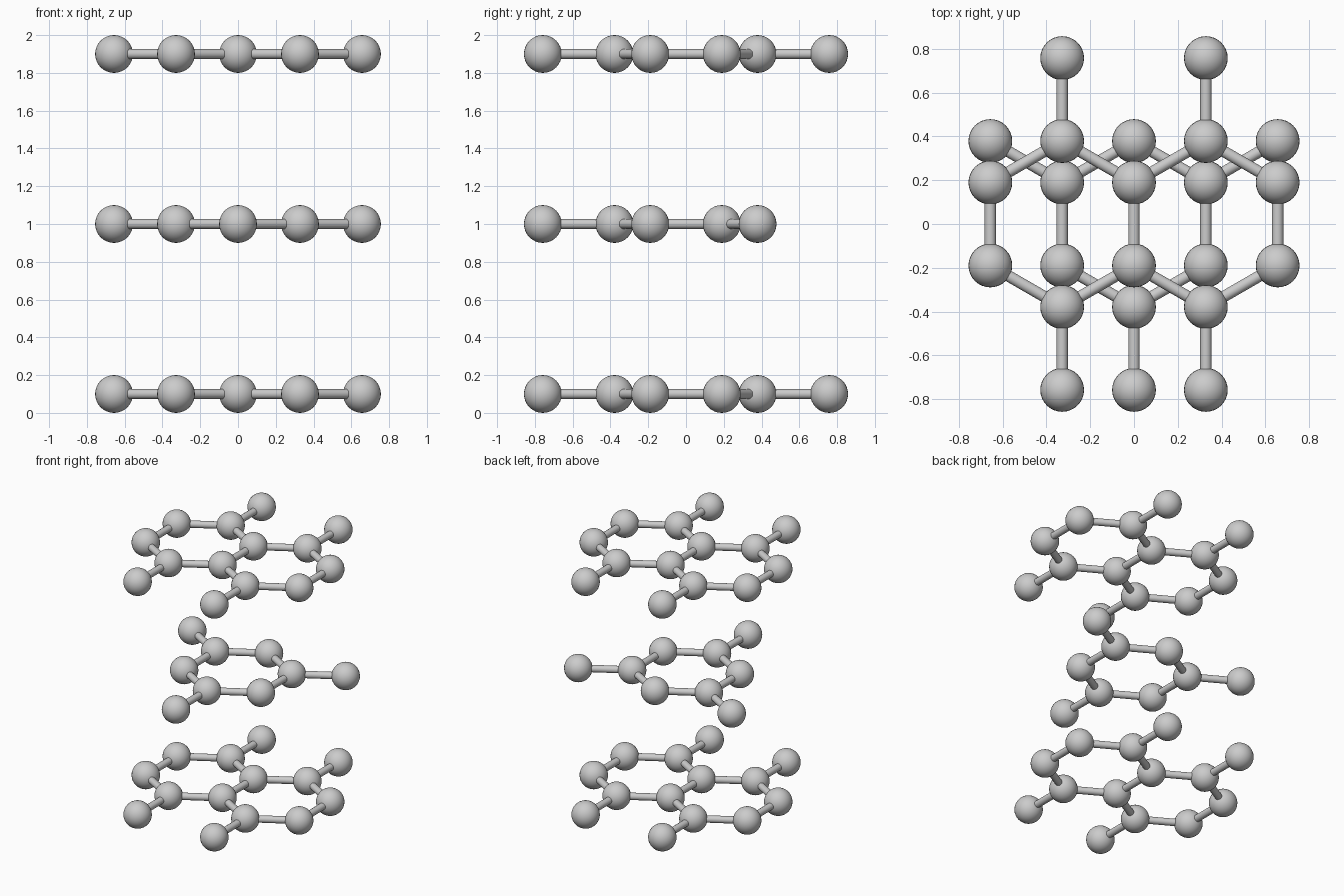
import bpy
from math import sin, cos, radians
from mathutils import Vector

if "Cube" in bpy.data.objects:
    bpy.data.objects.remove(bpy.data.objects["Cube"])

BOND = 0.379       # centre-to-centre atom spacing
ATOM_R = 0.1
ROD_R = 0.026
HALF = BOND * cos(radians(30))


def smooth(name):
    ob = bpy.context.object
    ob.name = name
    bpy.ops.object.shade_smooth_by_angle(angle=radians(40))


def atom(name, p):
    bpy.ops.mesh.primitive_uv_sphere_add(segments=32, ring_count=16, radius=ATOM_R, location=p)
    smooth(name)


def rod(name, a, b):
    d = b - a
    bpy.ops.mesh.primitive_cylinder_add(vertices=24, radius=ROD_R, depth=d.length, location=(a + b) / 2,
                                        rotation=d.to_track_quat('Z', 'Y').to_euler())
    smooth(name)


def hexagon(cx):
    return [(cx + BOND * cos(radians(a)), BOND * sin(radians(a))) for a in range(30, 390, 60)]


def layer(name, points, z):
    # Remove atoms shared by neighbouring rings, then join every pair one bond apart
    atoms = []
    for x, y in points:
        p = Vector((x, y, z))
        if all((p - q).length > 0.01 for q in atoms):
            atoms.append(p)
    for i, p in enumerate(atoms):
        atom(name + "_atom", p)
        for q in atoms[:i]:
            if abs((p - q).length - BOND) < 0.01:
                rod(name + "_bond", q, p)


# Outer sheets: two fused rings with four dangling atoms
double_ring = hexagon(-HALF) + hexagon(HALF)
double_ring += [(sx * HALF, sy * 2 * BOND) for sx in (-1, 1) for sy in (-1, 1)]
layer("bottom_sheet", double_ring, 0.1)
layer("top_sheet", double_ring, 1.9)

# Middle sheet: one shifted ring with three dangling atoms
single_ring = hexagon(0)
single_ring += [(2 * BOND * cos(radians(a)), 2 * BOND * sin(radians(a))) for a in (30, 150, 270)]
layer("middle_sheet", single_ring, 1.0)
